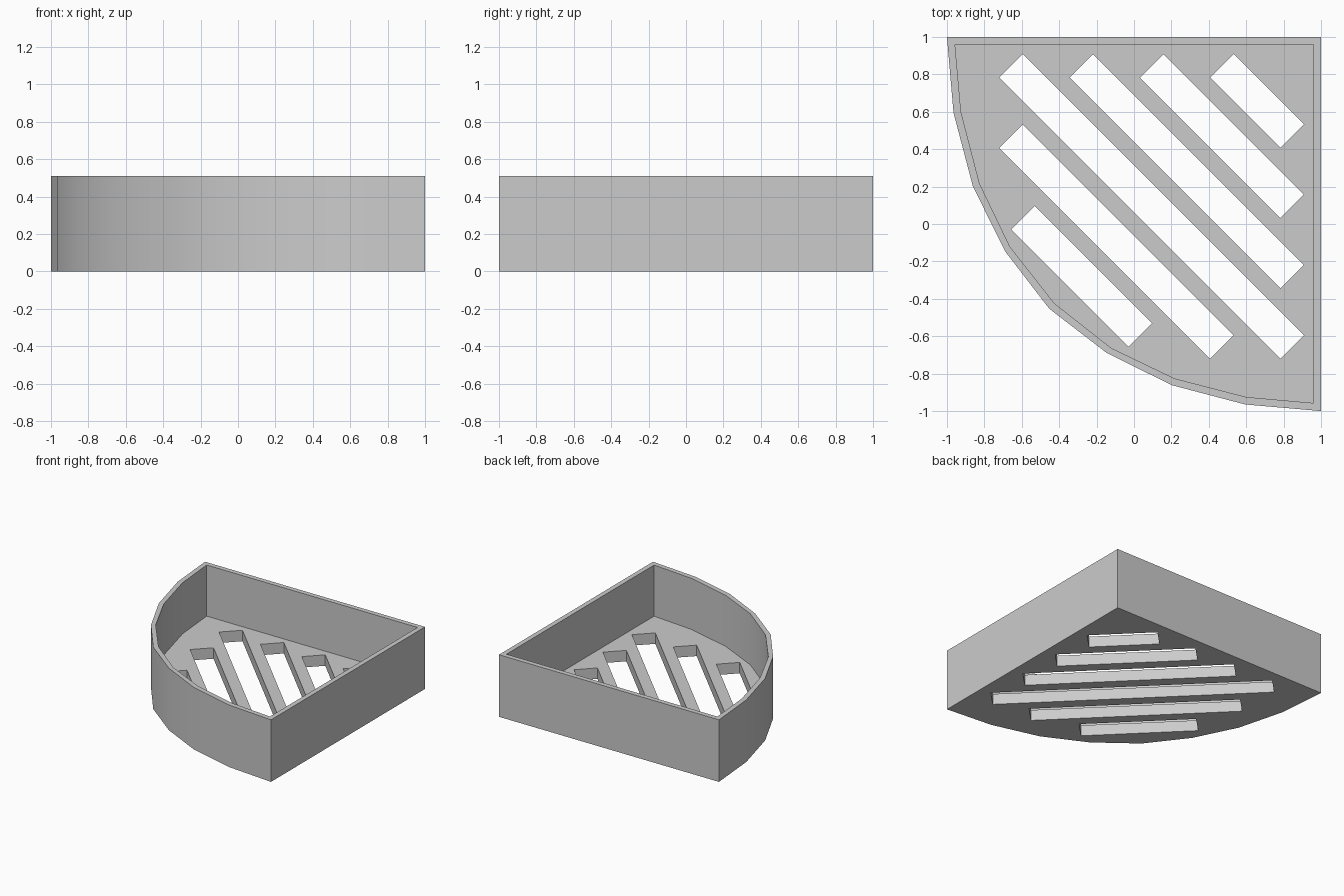
import bpy, bmesh

if "Cube" in bpy.data.objects:
    bpy.data.objects.remove(bpy.data.objects["Cube"])

HEIGHT, FLOOR = 0.51, 0.09

grey = bpy.data.materials.new("plain grey")
grey.diffuse_color = (0.6, 0.6, 0.6, 1)
grey.use_nodes = True
grey.node_tree.nodes["Principled BSDF"].inputs["Base Color"].default_value = grey.diffuse_color


def prism(name, loops, z0, z1):
    """Object made of one upright prism per outline."""
    bm = bmesh.new()
    for pts in loops:
        low = [bm.verts.new((x, y, z0)) for x, y in pts]
        high = [bm.verts.new((x, y, z1)) for x, y in pts]
        bm.faces.new(low)
        bm.faces.new(high)
        n = len(pts)
        for i in range(n):
            j = (i + 1) % n
            bm.faces.new((low[i], low[j], high[j], high[i]))
    bmesh.ops.recalc_face_normals(bm, faces=bm.faces)
    mesh = bpy.data.meshes.new(name)
    bm.to_mesh(mesh)
    bm.free()
    mesh.materials.append(grey)
    obj = bpy.data.objects.new(name, mesh)
    bpy.context.collection.objects.link(obj)
    return obj


def quarter(half, middle, corner):
    """Quarter-round outline, mirrored about the diagonal x = y."""
    return half + [(middle, middle)] + [(y, x) for x, y in reversed(half)] + [(corner, corner)]


def slot(cx, cy, half_len, half_w=0.0625):
    """Diagonal slot outline; sizes are measured along x and y."""
    a, w = half_len, half_w
    return [(cx - a - w, cy + a - w), (cx + a - w, cy - a - w),
            (cx + a + w, cy - a + w), (cx - a + w, cy + a + w)]


# Outer body
outer = quarter([(-1, 1), (-0.965, 0.595), (-0.862, 0.203), (-0.69, -0.145)], -0.453, 1)
tray = prism("corner_tray", [outer], 0, HEIGHT)

# Hollow above the floor
inner = quarter([(-0.957, 0.96), (-0.925, 0.6), (-0.826, 0.217), (-0.663, -0.122)], -0.425, 0.96)
hollow = prism("hollow_cutter", [inner], FLOOR, HEIGHT + 0.2)

# Drain slots through the floor
slots = [slot(c, c, h) for c, h in
         ((0.658, 0.188), (0.47, 0.375), (0.282, 0.564), (0.094, 0.752), (-0.094, 0.564), (-0.28, 0.313))]
drains = prism("slot_cutter", slots, -0.2, FLOOR + 0.1)

for cutter in (hollow, drains):
    mod = tray.modifiers.new(cutter.name, 'BOOLEAN')
    mod.operation = 'DIFFERENCE'
    mod.solver = 'EXACT'
    mod.object = cutter

bpy.context.view_layer.objects.active = tray
bpy.ops.object.select_all(action='DESELECT')
tray.select_set(True)
for mod in list(tray.modifiers):
    bpy.ops.object.modifier_apply(modifier=mod.name)
for cutter in (hollow, drains):
    bpy.data.objects.remove(cutter)

# Smooth curved wall, crisp edges elsewhere
bpy.ops.object.shade_smooth_by_angle(angle=0.52)
